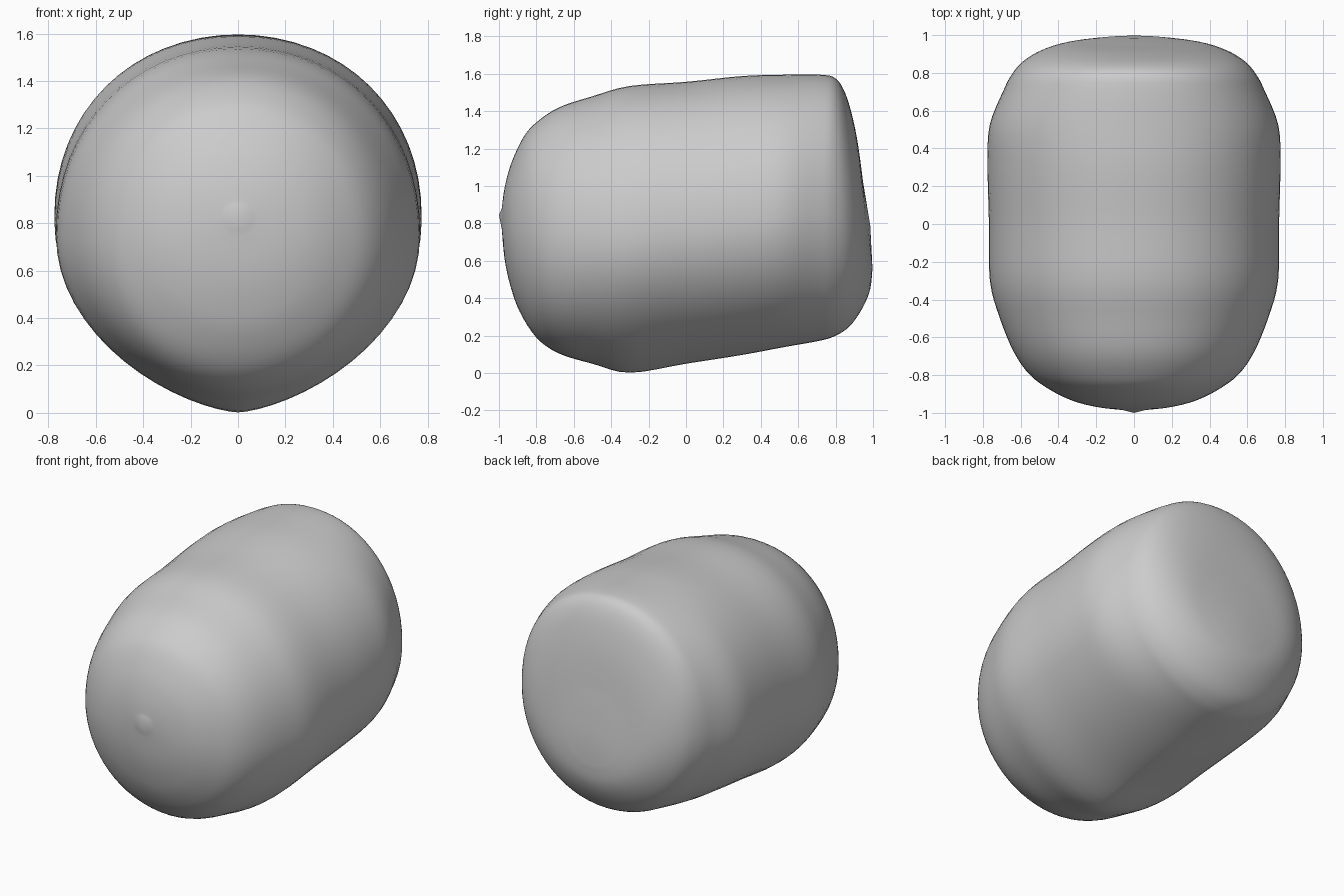
import bpy, bmesh
from math import sin, cos, pi

if "Cube" in bpy.data.objects:
    bpy.data.objects.remove(bpy.data.objects["Cube"])

# Rings front to back: top y, top z, bottom y, bottom z, half width, lower exponent
RINGS = [
    (-0.985, 0.88, -0.985, 0.77, 0.06, 2.0),
    (-0.97, 0.99, -0.97, 0.61, 0.19, 2.0),
    (-0.935, 1.12, -0.94, 0.47, 0.32, 2.0),
    (-0.87, 1.26, -0.89, 0.33, 0.44, 2.0),
    (-0.80, 1.34, -0.80, 0.19, 0.55, 2.0),
    (-0.68, 1.42, -0.68, 0.105, 0.635, 1.9),
    (-0.50, 1.48, -0.50, 0.05, 0.71, 1.7),
    (-0.30, 1.535, -0.30, 0.002, 0.763, 1.5),
    (0.00, 1.557, 0.00, 0.05, 0.768, 1.6),
    (0.30, 1.588, 0.30, 0.097, 0.775, 1.7),
    (0.52, 1.595, 0.52, 0.138, 0.765, 1.8),
    (0.72, 1.595, 0.70, 0.17, 0.69, 1.9),
    (0.80, 1.575, 0.79, 0.195, 0.645, 2.0),
    (0.85, 1.50, 0.875, 0.25, 0.585, 2.0),
    (0.89, 1.37, 0.945, 0.35, 0.49, 2.0),
    (0.92, 1.22, 0.985, 0.45, 0.37, 2.0),
    (0.947, 1.02, 0.997, 0.56, 0.21, 2.0),
]
N, STEPS = 64, 4


def blend(a, b, c, d, t):
    """Smooth curve between b and c."""
    return tuple(0.5 * (2 * q + (r - p) * t + (2 * p - 5 * q + 4 * r - s) * t * t
                        + (3 * q - p - 3 * r + s) * t ** 3)
                 for p, q, r, s in zip(a, b, c, d))


def power(v, e):
    return abs(v) ** e * (1 if v >= 0 else -1)


# Smoothly interpolated ring parameters
rows = []
last = len(RINGS) - 1
for i in range(last):
    pts = [RINGS[max(0, min(last, i + k))] for k in (-1, 0, 1, 2)]
    rows += [blend(*pts, s / STEPS) for s in range(STEPS)]
rows.append(RINGS[-1])

bm = bmesh.new()
loops = []
for yt, zt, yb, zb, w, p in rows:
    zc = zb + (zt - zb) * 0.48
    loop = []
    for j in range(N):
        a = 2 * pi * j / N
        s, c = sin(a), cos(a)
        if s >= 0:
            x, z = w * power(c, 2 / 2.1), zc + (zt - zc) * power(s, 2 / 2.1)
        else:
            x, z = w * power(c, 2 / p), zc + (zc - zb) * s
        y = yb + (yt - yb) * (z - zb) / (zt - zb)
        loop.append(bm.verts.new((x, y, z)))
    loops.append(loop)

# Skin, small front tip and back cap
for a, b in zip(loops, loops[1:]):
    for j in range(N):
        k = (j + 1) % N
        bm.faces.new((a[j], a[k], b[k], b[j]))
for loop, tip in ((loops[0], (0, -1.0, 0.845)), (loops[-1], (0, 0.985, 0.79))):
    v = bm.verts.new(tip)
    for j in range(N):
        bm.faces.new((loop[j], loop[(j + 1) % N], v))
bmesh.ops.recalc_face_normals(bm, faces=bm.faces[:])

mesh = bpy.data.meshes.new("rounded_body")
bm.to_mesh(mesh)
bm.free()
body = bpy.data.objects.new("rounded_body", mesh)
bpy.context.collection.objects.link(body)
for f in mesh.polygons:
    f.use_smooth = True
